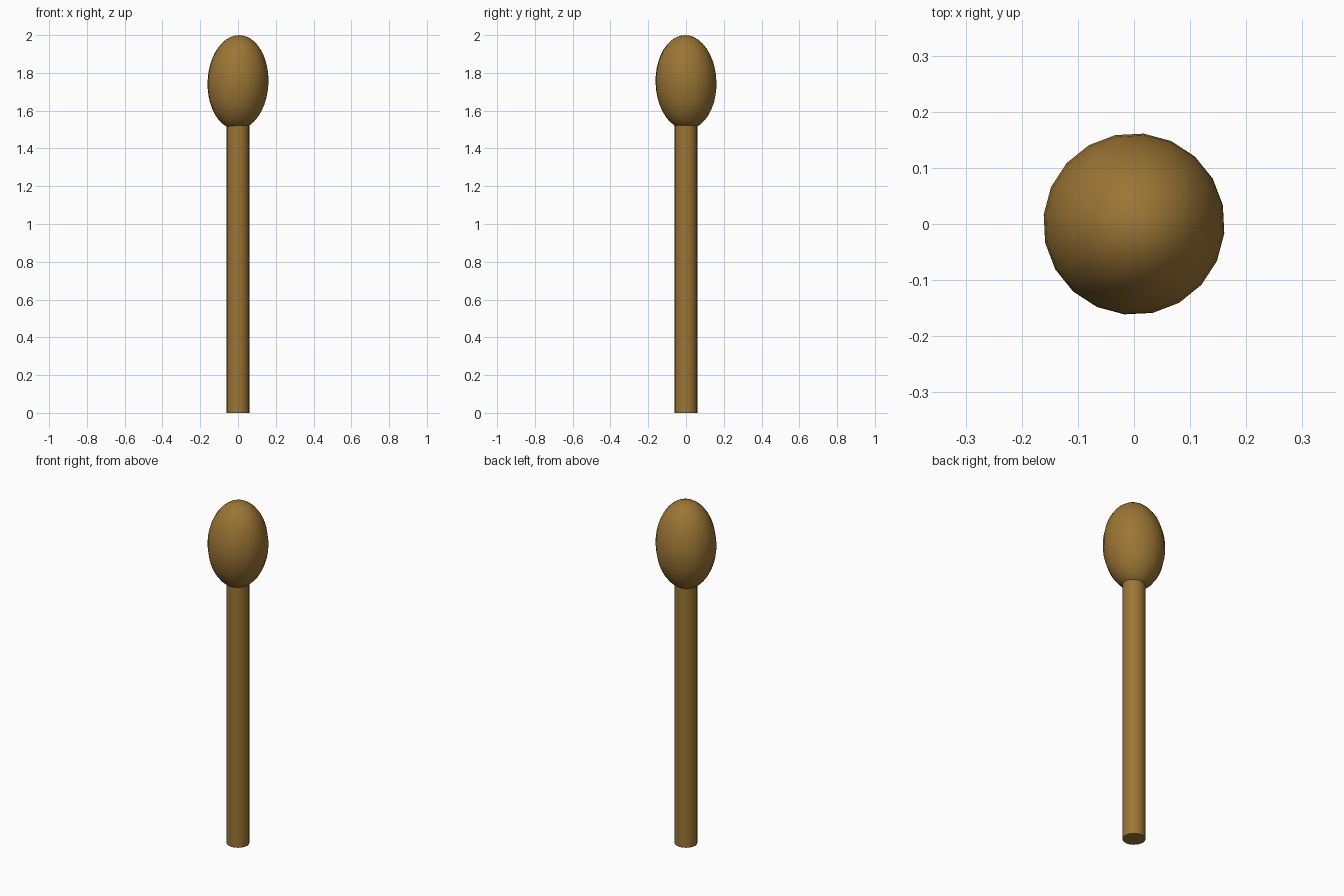
import bpy
import math

if "Cube" in bpy.data.objects:
    bpy.data.objects.remove(bpy.data.objects["Cube"])

mat = bpy.data.materials.new("brown")
mat.diffuse_color = (0.33, 0.18, 0.035, 1)
mat.use_nodes = True
mat.node_tree.nodes["Principled BSDF"].inputs["Base Color"].default_value = mat.diffuse_color


def finish(name):
    ob = bpy.context.object
    ob.name = name
    ob.data.materials.append(mat)
    bpy.ops.object.transform_apply(location=False, rotation=True, scale=True)
    bpy.ops.object.shade_smooth_by_angle(angle=math.radians(40))


# Straight stem, its top buried in the head
bpy.ops.mesh.primitive_cylinder_add(vertices=20, radius=0.06, depth=1.56,
                                    location=(0, 0, 0.78))
finish("stem")

# Egg-shaped head, leaning very slightly
bpy.ops.mesh.primitive_uv_sphere_add(segments=20, ring_count=20, radius=1,
                                     location=(0, 0, 1.75),
                                     rotation=(math.radians(2), math.radians(2), math.radians(12)))
bpy.context.object.scale = (0.162, 0.162, 0.25)
finish("head")
